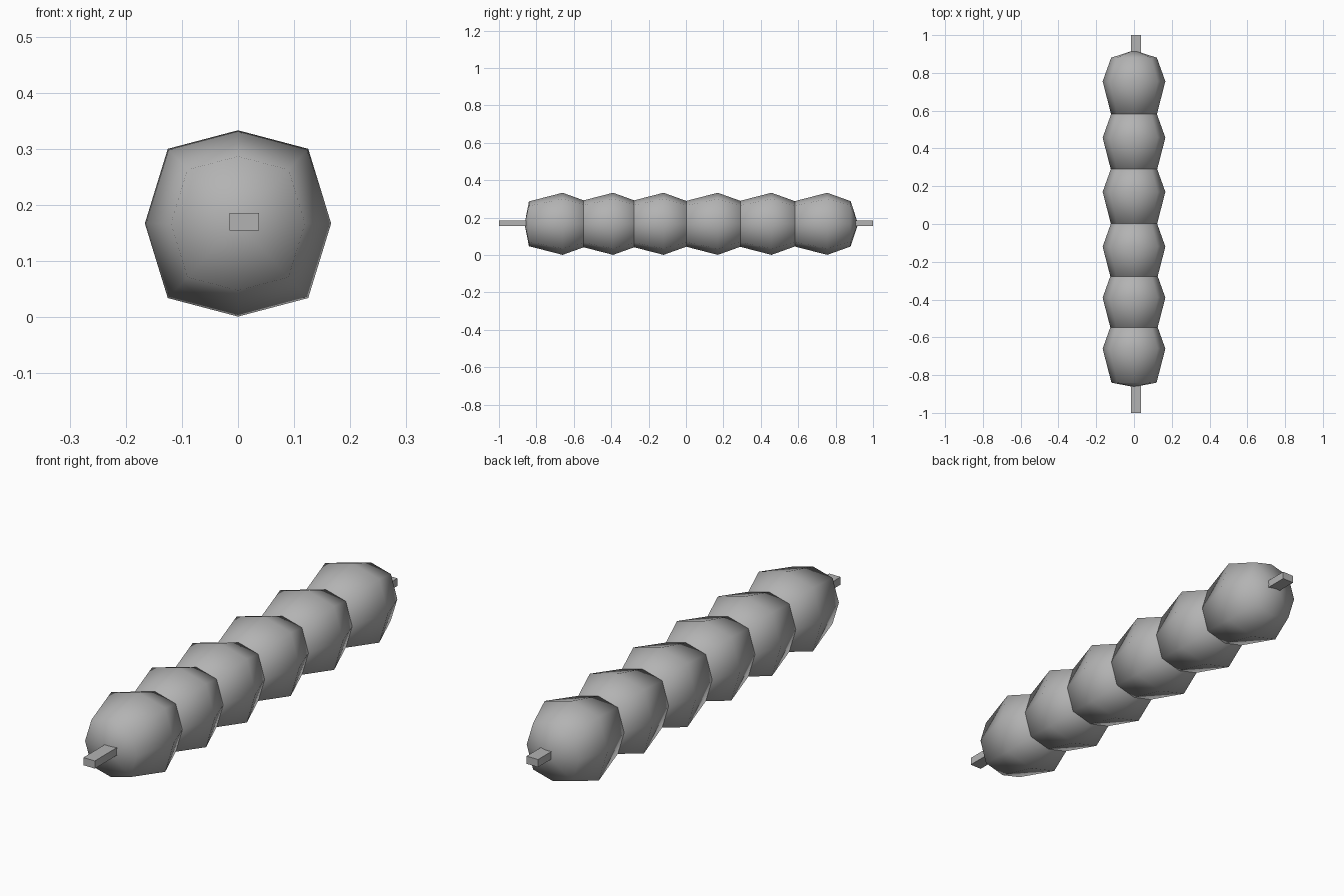
import bpy
import bmesh
import math

default = bpy.data.objects.get("Cube")
if default:
    bpy.data.objects.remove(default, do_unlink=True)

AXIS_Z = 0.167


def make_material(name, colour):
    mat = bpy.data.materials.new(name)
    mat.use_nodes = True
    mat.diffuse_color = colour
    mat.node_tree.nodes["Principled BSDF"].inputs["Base Color"].default_value = colour
    return mat


grey = make_material("plain grey", (0.45, 0.45, 0.45, 1))


def add_object(name, bm):
    bmesh.ops.recalc_face_normals(bm, faces=bm.faces)
    mesh = bpy.data.meshes.new(name)
    bm.to_mesh(mesh)
    bm.free()
    mesh.materials.append(grey)
    obj = bpy.data.objects.new(name, mesh)
    bpy.context.collection.objects.link(obj)
    return obj


# Eight-sided bead, longer towards the front, with shallow pointed ends
def add_bead(name, y):
    bm = bmesh.new()
    rings = []
    for offset, size in ((-0.18, 0.72), (0, 1), (0.125, 0.73)):
        ring = []
        for i in range(8):
            angle = i * math.pi / 4
            wide, tall = (0.177, 0.188) if i % 2 else (0.166, 0.166)
            ring.append(bm.verts.new((wide * size * math.cos(angle), y + offset,
                                      AXIS_Z + tall * size * math.sin(angle))))
        rings.append(ring)
    front = bm.verts.new((0, y - 0.203, AXIS_Z))
    back = bm.verts.new((0, y + 0.165, AXIS_Z))
    for i in range(8):
        j = (i + 1) % 8
        for a, b in zip(rings, rings[1:]):
            bm.faces.new((a[i], a[j], b[j], b[i]))
        bm.faces.new((front, rings[0][j], rings[0][i]))
        bm.faces.new((back, rings[-1][i], rings[-1][j]))
    for face in bm.faces:
        face.smooth = True
    add_object(name, bm)


for n, y in enumerate((-0.66, -0.39, -0.12, 0.17, 0.457, 0.755)):
    add_bead(f"bead_{n + 1}", y)

# Square-edged stick running through all the beads
bm = bmesh.new()
bmesh.ops.create_cube(bm, size=1)
bmesh.ops.scale(bm, vec=(0.053, 2, 0.032), verts=bm.verts)
stick = add_object("stick", bm)
stick.location = (0.011, 0, 0.17)
